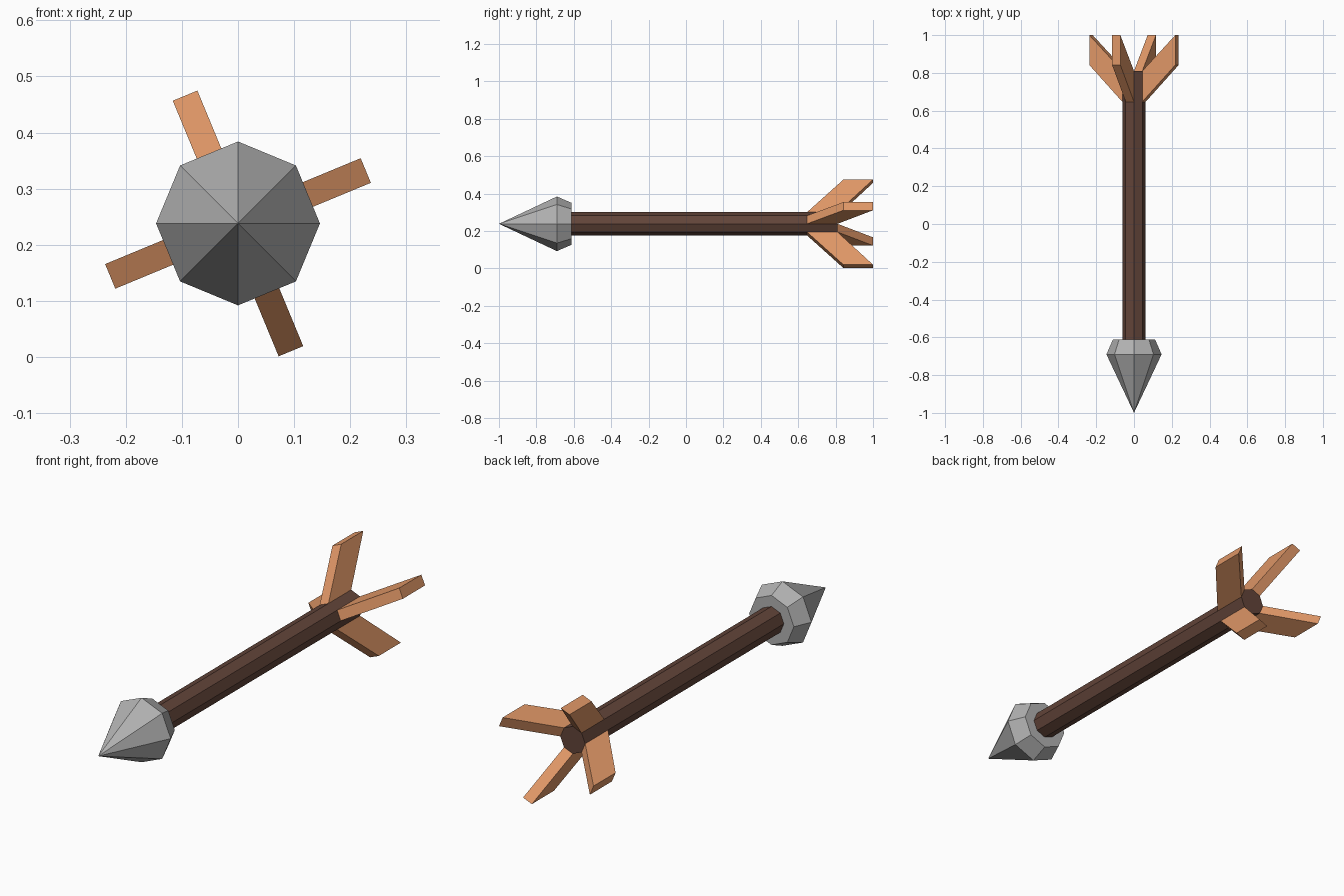
import bpy, bmesh, math
from mathutils import Matrix, Vector

if "Cube" in bpy.data.objects:
    bpy.data.objects.remove(bpy.data.objects["Cube"])

CZ = 0.238          # height of the arrow's axis
SHAFT_R = 0.062


def material(name, rgb):
    lin = [((c / 255 + 0.055) / 1.055) ** 2.4 for c in rgb]
    m = bpy.data.materials.new(name)
    m.diffuse_color = (*lin, 1)
    m.use_nodes = True
    m.node_tree.nodes["Principled BSDF"].inputs["Base Color"].default_value = m.diffuse_color
    return m


def make_object(name, bm, mat):
    bmesh.ops.recalc_face_normals(bm, faces=bm.faces)
    mesh = bpy.data.meshes.new(name)
    bm.to_mesh(mesh)
    bm.free()
    mesh.materials.append(mat)
    ob = bpy.data.objects.new(name, mesh)
    ob.location.z = CZ
    bpy.context.collection.objects.link(ob)
    return ob


def octagon_loft(name, profile, mat):
    """Eight-sided solid along y from (y, radius) pairs; radius 0 makes a point."""
    bm = bmesh.new()
    rings = []
    for y, r in profile:
        n = 8 if r else 1
        rings.append([bm.verts.new((r * math.cos(i * math.tau / 8), y,
                                    r * math.sin(i * math.tau / 8))) for i in range(n)])
    for a, b in zip(rings, rings[1:]):
        for i in range(8):
            j = (i + 1) % 8
            if len(a) == 1:
                bm.faces.new((a[0], b[i], b[j]))
            else:
                bm.faces.new((a[i], a[j], b[j], b[i]))
    for ring in (rings[0], rings[-1]):
        if len(ring) == 8:
            bm.faces.new(ring)
    return make_object(name, bm, mat)


stone = material("grey stone", (178, 178, 178))
dark_wood = material("dark wood", (98, 68, 57))
tan = material("tan fletching", (224, 151, 103))

# Arrowhead and shaft
octagon_loft("arrowhead", [(-1, 0), (-0.69, 0.146), (-0.612, 0.112)], stone)
octagon_loft("shaft", [(-0.62, SHAFT_R), (0.81, SHAFT_R)], dark_wood)

# Four swept fins, each as wide as one flat of the shaft
half = SHAFT_R * math.sin(math.pi / 8)
inner = SHAFT_R * math.cos(math.pi / 8)
outline = [(inner, 0.647), (0.2465, 0.842), (0.2465, 1.0), (inner, 0.81)]
for k in range(4):
    bm = bmesh.new()
    face = bm.faces.new([bm.verts.new((r, y, -half)) for r, y in outline])
    ext = bmesh.ops.extrude_face_region(bm, geom=[face])
    moved = [v for v in ext["geom"] if isinstance(v, bmesh.types.BMVert)]
    bmesh.ops.translate(bm, verts=moved, vec=Vector((0, 0, 2 * half)))
    turn = Matrix.Rotation(-math.radians(22.5 + 90 * k), 3, "Y")
    bmesh.ops.transform(bm, matrix=turn.to_4x4(), verts=bm.verts)
    make_object(f"fin_{k + 1}", bm, tan)
